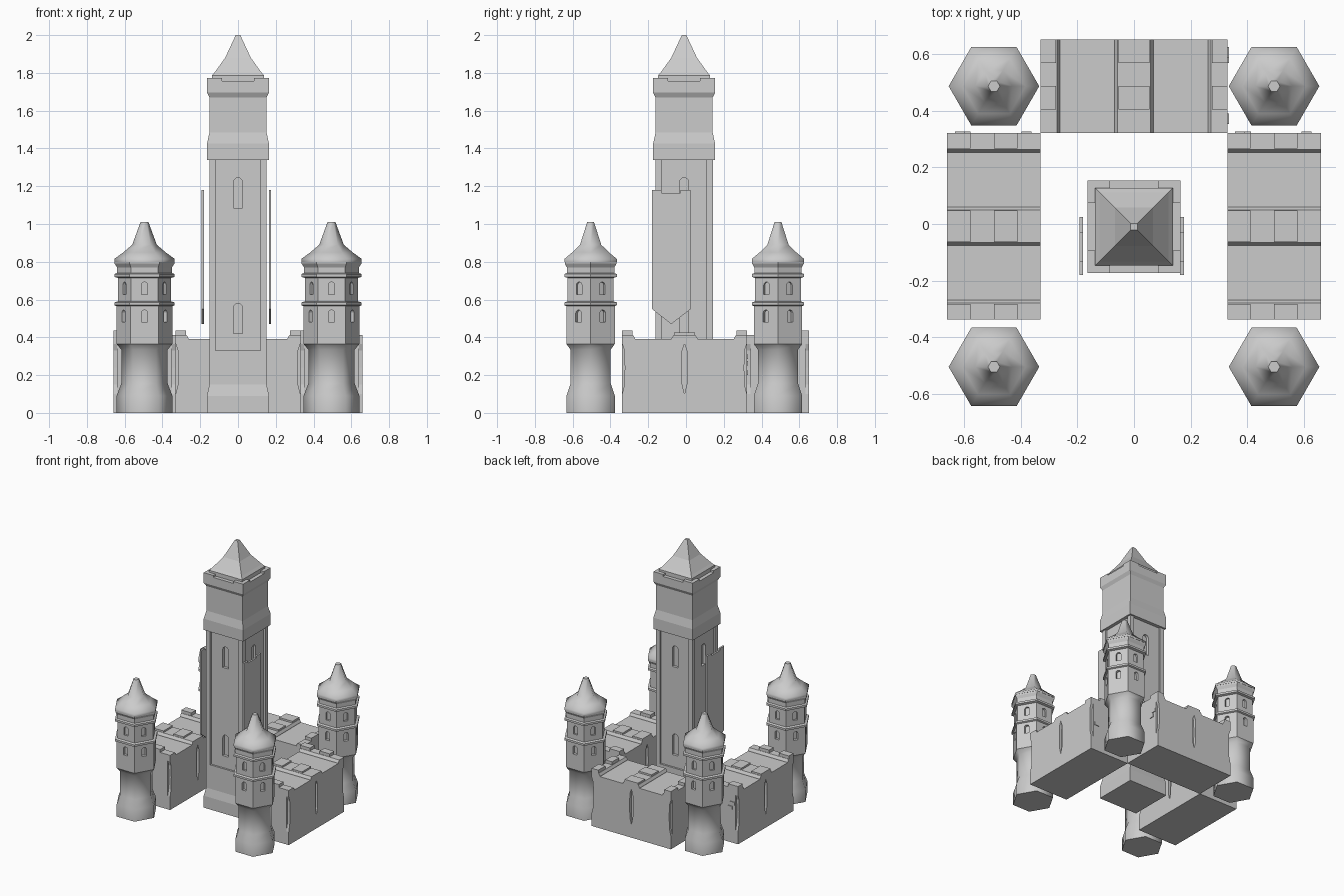
import bpy, bmesh
from math import sin, cos, pi, radians, sqrt

if "Cube" in bpy.data.objects:
    bpy.data.objects.remove(bpy.data.objects["Cube"])


def finish(name, bm):
    bmesh.ops.recalc_face_normals(bm, faces=bm.faces)
    me = bpy.data.meshes.new(name)
    bm.to_mesh(me)
    bm.free()
    ob = bpy.data.objects.new(name, me)
    bpy.context.collection.objects.link(ob)
    return ob


def skin(bm, rings):
    """Join rings of points into a closed solid."""
    rings = [[bm.verts.new(p) for p in r] for r in rings]
    n = len(rings[0])
    for a, b in zip(rings, rings[1:]):
        for i in range(n):
            j = (i + 1) % n
            bm.faces.new((a[i], a[j], b[j], b[i]))
    bm.faces.new(rings[0])
    bm.faces.new(rings[-1])


def loft(name, profile, n):
    """Stack of n-sided rings from (size, z): half width if square, corner radius otherwise."""
    bm = bmesh.new()
    k, rot = (sqrt(2), pi / 4) if n == 4 else (1, 0)
    skin(bm, [[(k * r * cos(rot + 2 * pi * i / n), k * r * sin(rot + 2 * pi * i / n), z)
               for i in range(n)] for r, z in profile])
    return finish(name, bm)


def prisms(name, items):
    """Outlines in (sideways, z) extruded from d0 to d1 along a heading angle."""
    bm = bmesh.new()
    for pts, d0, d1, a in items:
        skin(bm, [[(d * cos(a) - u * sin(a), d * sin(a) + u * cos(a), z) for u, z in pts]
                  for d in (d0, d1)])
    return finish(name, bm)


def rect(u0, u1, z0, z1):
    return [(u0, z0), (u1, z0), (u1, z1), (u0, z1)]


def arch(w, z0, z1):
    return [(-w, z0), (w, z0)] + [(w * cos(t * pi / 6), z1 - w + w * sin(t * pi / 6)) for t in range(7)]


def cut(ob, cutter):
    m = ob.modifiers.new("cut", 'BOOLEAN')
    m.operation, m.solver, m.object = 'DIFFERENCE', 'EXACT', cutter
    bpy.context.view_layer.objects.active = ob
    bpy.ops.object.modifier_apply(modifier=m.name)
    bpy.data.objects.remove(cutter)


def smooth(ob, deg):
    bpy.ops.object.select_all(action='DESELECT')
    ob.select_set(True)
    bpy.context.view_layer.objects.active = ob
    bpy.ops.object.shade_smooth_by_angle(angle=radians(deg))


def copies(obs, places):
    """Place the parts at every (x, y, turn)."""
    for i, (x, y, turn) in enumerate(places):
        for ob in obs:
            c = ob
            if i:
                c = ob.copy()
                bpy.context.collection.objects.link(c)
            c.location = (x, y, 0)
            c.rotation_euler.z = turn


# Corner towers: foot, windowed body with two string courses, pointed roof
foot = loft("tower_foot", [(.148, 0), (.148, .09), (.123, .155), (.123, .335), (.148, .365)], 6)
body = loft("tower_body", [(.148, .365), (.148, .565), (.16, .57), (.16, .585), (.141, .59), (.141, .715),
                           (.16, .72), (.16, .735), (.145, .74), (.145, .77), (.158, .79), (.158, .812)], 6)
roof = loft("tower_roof", [(.16, .80), (.16, .815), (.112, .85), (.065, .89), (.021, 1.01)], 6)
cut(body, prisms("window_cutter", [(arch(.017, z, z + .065), .108, .2, pi / 6 + k * pi / 3)
                                   for k in range(6) for z in (.48, .628)]))
smooth(foot, 62)
smooth(roof, 62)
copies([foot, body, roof], [(x, y, 0) for x in (-.495, .495) for y in (-.505, .487)])

# Curtain wall: block with arrow slits at the middle and half slits at the ends
T, L = .165, .33
wall = prisms("wall", [(rect(-L, L, 0, .39), -T, T, 0)])
slit = [(0, .1), (.012, .15), (.014, .24), (.012, .33), (0, .365), (-.012, .33), (-.014, .24), (-.012, .15)]
cut(wall, prisms("slit_cutter", [([(u + c, z) for u, z in slit], T - .02, T + .05, a)
                                 for a in (0, pi) for c in (-L, 0, L)]))

# Parapet strips with alternating merlons across the wall
strips, merlons = [], []
for c, lo, hi in ((-L, 0, 1), (0, -1, 1), (L, -1, 0)):
    strips.append(([(c + .07 * lo, .38), (c + .07 * hi, .38), (c + .068 * hi, .395),
                    (c + .058 * hi, .412), (c + .058 * lo, .412), (c + .068 * lo, .395)], -T, T, 0))
    top = .425 if c == 0 else .435
    for x in (-T, 0):
        merlons.append((rect(c + .055 * lo, c + .055 * hi, .40, top), x, x + T / 2, 0))
parapet = prisms("parapet", strips)
merlon = prisms("merlons", merlons)

# Raised stones on the wall end
stones = prisms("wall_stones", [(rect(u - .018, u + .018, z, z + .025), L - .01, L + .005, pi / 2)
                                for u, z in ((.12, .285), (.10, .25), (-.115, .2))])
copies([wall, parapet, merlon, stones], [(-.495, -.008, 0), (.495, -.008, 0), (0, .487, -pi / 2)])

# Keep: shaft with sunken panels and arched windows
sides = [k * pi / 2 for k in range(4)]
shaft = loft("keep_shaft", [(.164, 0), (.164, .09), (.152, .15), (.152, 1.36)], 4)
cut(shaft, prisms("panel_cutter", [(rect(-.119, .119, .33, 1.345), .138, .2, a) for a in sides]))
cut(shaft, prisms("window_cutter", [(arch(.024, z, z + .16), .118, .2, a)
                                    for a in sides for z in (.42, 1.085)]))

# Keep crown, corner battlements and roof
crown = loft("keep_crown", [(.164, 1.34), (.164, 1.425), (.151, 1.485), (.151, 1.67),
                            (.164, 1.695), (.164, 1.757)], 4)
corners = prisms("keep_battlements", [(rect(u, u + .08, 1.745, 1.772), d, d + .08, 0)
                                      for u in (-.164, .084) for d in (-.164, .084)])
keep_roof = loft("keep_roof", [(.137, 1.75), (.137, 1.787), (.122, 1.805), (.068, 1.88), (.012, 2.0)], 4)
for ob in (shaft, crown, corners, keep_roof):
    ob.location.y = -.01

# Hanging banners either side of the keep
banner = [(-.18, 1.18), (-.18, .55), (-.078, .47), (.025, .55), (.025, 1.18),
          (-.03, 1.18), (-.03, 1.165), (-.13, 1.165), (-.13, 1.18)]
prisms("banner_right", [(banner, .163, .176, 0)])
prisms("banner_left", [(banner, -.193, -.18, 0)])
